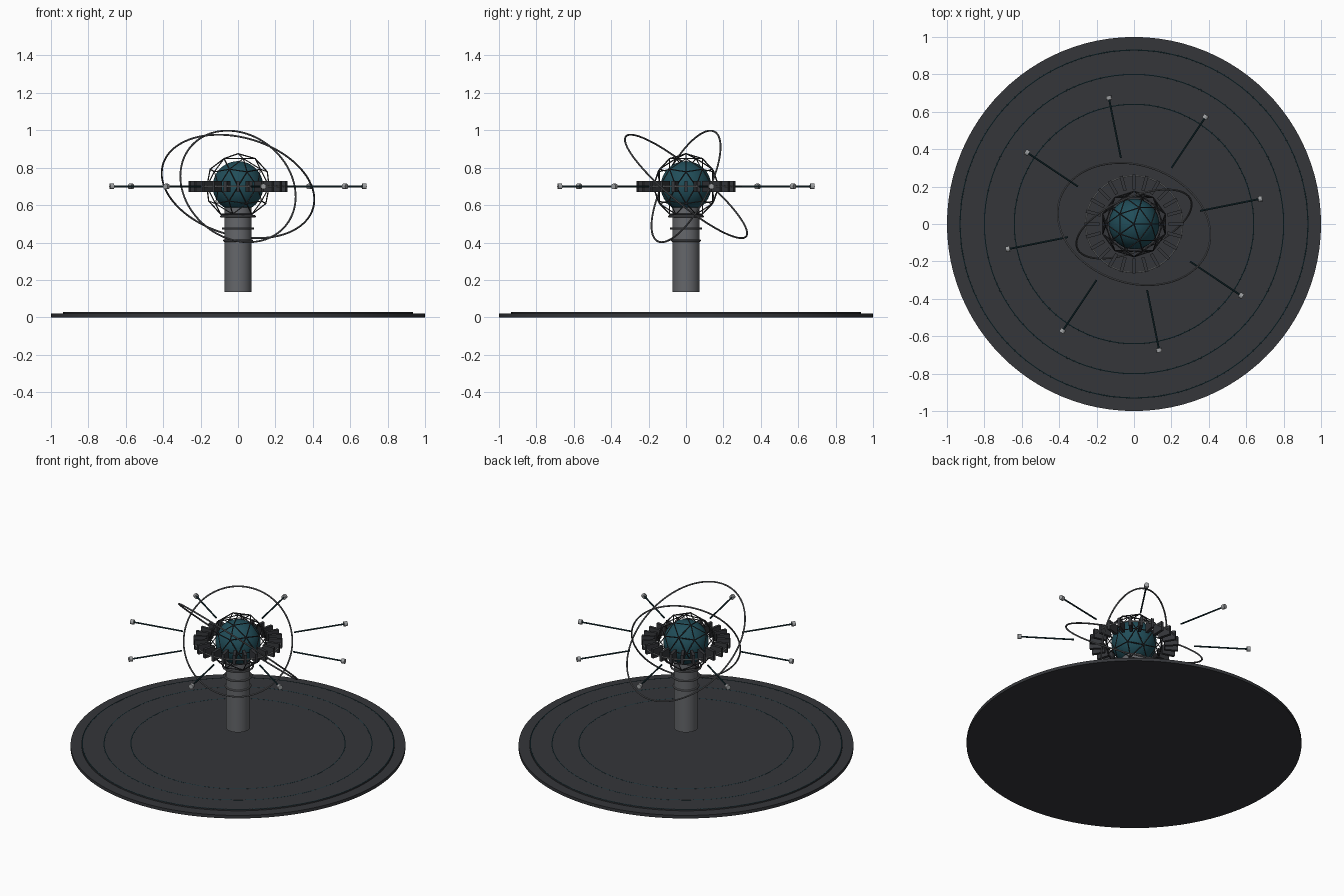
import bpy, bmesh, math
from mathutils import Vector, Matrix

if "Cube" in bpy.data.objects:
    bpy.data.objects.remove(bpy.data.objects["Cube"])

C = Vector((0, 0, 0.70))          # centre of the core


def mat(name, rgb):
    m = bpy.data.materials.new(name)
    m.diffuse_color = (*rgb, 1)
    m.use_nodes = True
    m.node_tree.nodes["Principled BSDF"].inputs["Base Color"].default_value = m.diffuse_color
    return m


DARK = mat("dark_metal", (0.035, 0.037, 0.042))
STEEL = mat("steel", (0.13, 0.135, 0.145))
LIGHT = mat("light_steel", (0.35, 0.36, 0.37))
TEAL = mat("deep_teal", (0.015, 0.075, 0.1))
LINE = mat("teal_line", (0.01, 0.035, 0.045))


def finish(ob, name, m, smooth=True):
    ob.name = name
    ob.data.materials.append(m)
    if smooth:
        bpy.ops.object.shade_smooth_by_angle(angle=math.radians(35))
    return ob


def cylinder(name, r, z0, z1, m, sides=48):
    bpy.ops.mesh.primitive_cylinder_add(vertices=sides, radius=r, depth=z1 - z0,
                                        location=(0, 0, (z0 + z1) / 2))
    return finish(bpy.context.object, name, m)


def ring(name, r, tube, centre, m, normal=(0, 0, 1), seg=96):
    rot = Vector(normal).to_track_quat('Z', 'Y').to_euler()
    bpy.ops.mesh.primitive_torus_add(major_radius=r, minor_radius=tube, major_segments=seg,
                                     minor_segments=8, location=centre, rotation=rot)
    return finish(bpy.context.object, name, m)


def mesh_object(name, bm, m):
    me = bpy.data.meshes.new(name)
    bm.to_mesh(me)
    bm.free()
    ob = bpy.data.objects.new(name, me)
    bpy.context.collection.objects.link(ob)
    me.materials.append(m)
    return ob


# floor platform with inlaid circles
cylinder("platform_base", 1.0, 0, 0.02, DARK, 96)
cylinder("platform_top", 0.935, 0.02, 0.028, DARK, 96)
for i, r in enumerate((0.64, 0.80, 0.93)):
    ring(f"platform_inlay_{i}", r, 0.004, (0, 0, 0.0255), LINE)

# floating column with collars
cylinder("column", 0.073, 0.135, 0.59, STEEL)
for i, (z, r) in enumerate(((0.41, 0.074), (0.475, 0.08), (0.54, 0.09))):
    ring(f"column_collar_{i}", r, 0.006, (0, 0, z), STEEL, seg=48)

# glowing core and geodesic cage
bpy.ops.mesh.primitive_uv_sphere_add(segments=48, ring_count=24, radius=0.135, location=C)
finish(bpy.context.object, "core_sphere", TEAL)
bpy.ops.mesh.primitive_ico_sphere_add(subdivisions=2, radius=0.175, location=C)
cage = finish(bpy.context.object, "geodesic_cage", DARK, False)
wire = cage.modifiers.new("struts", 'WIREFRAME')
wire.thickness = 0.007

# belt of radial fins joined by a thin hoop
bm = bmesh.new()
FINS = 24
for i in range(FINS):
    m = (Matrix.Translation(C) @ Matrix.Rotation(math.tau * i / FINS, 4, 'Z')
         @ Matrix.Translation((0.225, 0, 0)) @ Matrix.Diagonal((0.08, 0.018, 0.06, 1)))
    bmesh.ops.create_cube(bm, size=1, matrix=m)
mesh_object("belt_fins", bm, DARK)
ring("belt_hoop", 0.258, 0.004, C, LIGHT)

# tilted orbit rings
ring("outer_orbit_ring", 0.418, 0.005, C, STEEL, (0.217, 0.62, 0.745), 128)
ring("inner_orbit_ring", 0.33, 0.005, C, STEEL, (0.358, -0.83, 0.43), 128)

# radial probes with end caps
rods, tips = bmesh.new(), bmesh.new()
for i in range(8):
    base = (Matrix.Translation(C) @ Matrix.Rotation(math.radians(11.25 + 45 * i), 4, 'Z')
            @ Matrix.Rotation(math.pi / 2, 4, 'Y'))
    bmesh.ops.create_cone(rods, cap_ends=True, segments=8, radius1=0.005, radius2=0.005,
                          depth=0.32, matrix=base @ Matrix.Translation((0, 0, 0.52)))
    bmesh.ops.create_cone(tips, cap_ends=True, segments=12, radius1=0.015, radius2=0.015,
                          depth=0.022, matrix=base @ Matrix.Translation((0, 0, 0.688)))
mesh_object("probe_rods", rods, LINE)
mesh_object("probe_tips", tips, LIGHT)
